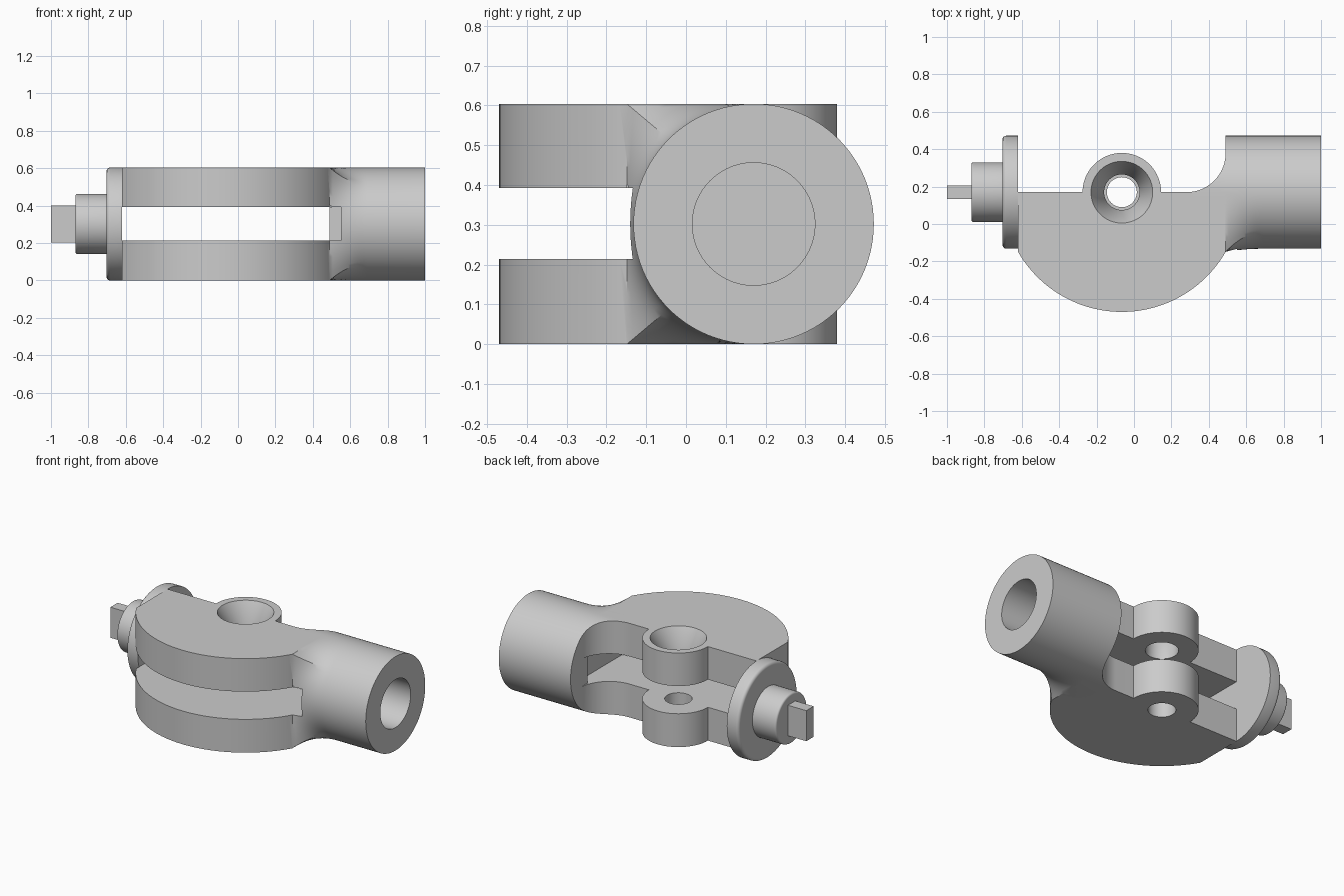
import bpy, bmesh
from math import sin, cos, pi, radians, atan2, sqrt

cube = bpy.data.objects.get("Cube")
if cube:
    bpy.data.objects.remove(cube, do_unlink=True)

# Shared dimensions
AXIS_Y, AXIS_Z, R = 0.17, 0.302, 0.302
HEIGHT = 2 * R
PIVOT_X = -0.065
DISC_R, BOSS_R = 0.64, 0.21
X_MIN, X_MAX = -0.62, 0.49

metal = bpy.data.materials.new("grey metal")
metal.use_nodes = True
metal.diffuse_color = (0.6, 0.6, 0.6, 1)
metal.node_tree.nodes["Principled BSDF"].inputs["Base Color"].default_value = (0.6, 0.6, 0.6, 1)


def loft(name, rings):
    """Solid skinned through matching rings of points, capped at both ends."""
    bm = bmesh.new()
    loops = [[bm.verts.new(p) for p in ring] for ring in rings]
    n = len(loops[0])
    for a, b in zip(loops, loops[1:]):
        for i in range(n):
            j = (i + 1) % n
            bm.faces.new((a[i], a[j], b[j], b[i]))
    bm.faces.new(loops[0][::-1])
    bm.faces.new(loops[-1])
    bmesh.ops.recalc_face_normals(bm, faces=bm.faces)
    mesh = bpy.data.meshes.new(name)
    bm.to_mesh(mesh)
    bm.free()
    mesh.materials.append(metal)
    obj = bpy.data.objects.new(name, mesh)
    bpy.context.collection.objects.link(obj)
    return obj


def prism(name, outline, z0, z1):
    return loft(name, [[(x, y, z) for x, y in outline] for z in (z0, z1)])


def box(name, x0, x1, y0, y1, z0, z1):
    return prism(name, [(x0, y0), (x1, y0), (x1, y1), (x0, y1)], z0, z1)


def arc(cx, cy, r, a0, a1, steps):
    return [(cx + r * cos(a0 + (a1 - a0) * i / steps),
             cy + r * sin(a0 + (a1 - a0) * i / steps)) for i in range(steps + 1)]


def lathe_x(name, profile, n=96):
    """Round part about the long axis, from (x, radius) pairs."""
    return loft(name, [[(x, AXIS_Y + r * cos(2 * pi * i / n), AXIS_Z + r * sin(2 * pi * i / n))
                        for i in range(n)] for x, r in profile])


def lathe_z(name, profile, n=64):
    """Round part about the pivot, from (z, radius) pairs."""
    return loft(name, [[(PIVOT_X + r * cos(2 * pi * i / n), AXIS_Y + r * sin(2 * pi * i / n), z)
                        for i in range(n)] for z, r in profile])


def combine(target, other, operation):
    mod = target.modifiers.new(operation.lower(), 'BOOLEAN')
    mod.operation, mod.object, mod.solver = operation, other, 'EXACT'
    bpy.context.view_layer.objects.active = target
    bpy.ops.object.modifier_apply(modifier=mod.name)
    bpy.data.objects.remove(other, do_unlink=True)


def smooth(obj):
    bpy.ops.object.select_all(action='DESELECT')
    obj.select_set(True)
    bpy.context.view_layer.objects.active = obj
    bpy.ops.object.shade_smooth_by_angle(angle=radians(28))


# Barrel: squared front at the disc, flowing into a round tube
front_y = sqrt(DISC_R ** 2 - (X_MAX - PIVOT_X) ** 2)


def barrel_ring(x, blend, n=96):
    ring = []
    for i in range(n):
        a = 2 * pi * i / n
        c, s = cos(a), sin(a)
        y, z = c * R, s * R
        if c < -1e-6:
            k = 1 / max(abs(c), abs(s))
            y += blend * (c * k * front_y - y)
            z += blend * (s * k * R - z)
        ring.append((x, AXIS_Y + y, AXIS_Z + z))
    return ring


STEPS, FLOW = 12, 0.2
rings = [barrel_ring(0.28, 1)]
rings += [barrel_ring(X_MAX + FLOW * i / STEPS, (1 - i / STEPS) ** 2) for i in range(STEPS + 1)]
rings.append(barrel_ring(1, 0))
barrel = loft("barrel", rings)

# Concave scoop between the plates and the back of the barrel
scoop = prism("scoop", arc(0.28, AXIS_Y + BOSS_R, BOSS_R, -pi / 2, 0, 24)
              + [(X_MAX, 0.6), (0.1, 0.6), (0.1, AXIS_Y)], -0.1, 0.8)
combine(barrel, scoop, 'DIFFERENCE')

# Half disc with the pivot boss on its straight back edge
a_end = atan2(-front_y, X_MAX - PIVOT_X)
outline = arc(PIVOT_X, AXIS_Y, DISC_R, -pi - a_end, a_end, 64)
outline += [(X_MAX, AXIS_Y)]
outline += arc(PIVOT_X, AXIS_Y, BOSS_R, 0, pi, 40)
outline += [(X_MIN, AXIS_Y)]
body = prism("forked_body", outline, 0, HEIGHT)
combine(body, barrel, 'UNION')

# Slot that splits the body into two plates
SLOT = (0.214, 0.392)
combine(body, box("slot", -0.8, X_MAX, -0.7, 0.7, *SLOT), 'DIFFERENCE')
combine(body, box("slot_end", 0.4, 0.55, -0.7, 0.3, *SLOT), 'DIFFERENCE')

# Countersunk pivot hole and blind bore in the barrel
combine(body, lathe_z("lower_hole", [(-0.1, 0.08), (0.3, 0.08)]), 'DIFFERENCE')
combine(body, lathe_z("upper_hole", [(0.3, 0.095), (0.47, 0.095), (HEIGHT, 0.165), (0.7, 0.215)]),
        'DIFFERENCE')
combine(body, lathe_x("bore", [(0.65, 0.154), (1.1, 0.154)]), 'DIFFERENCE')
smooth(body)


# Flange and hub with rounded outer rims
def rounded_disc(name, x0, x1, r, rim):
    profile = [(x0 + rim * (1 - sin(t)), r - rim * (1 - cos(t)))
               for t in (pi / 2 * (1 - i / 5) for i in range(6))]
    smooth(lathe_x(name, profile + [(x1, r)]))


rounded_disc("flange", -0.703, X_MIN, R, 0.02)
rounded_disc("hub", -0.87, -0.69, 0.16, 0.012)

# Flat drive tab
box("drive_tab", -1, -0.86, AXIS_Y - 0.037, AXIS_Y + 0.037, AXIS_Z - 0.098, AXIS_Z + 0.098)
